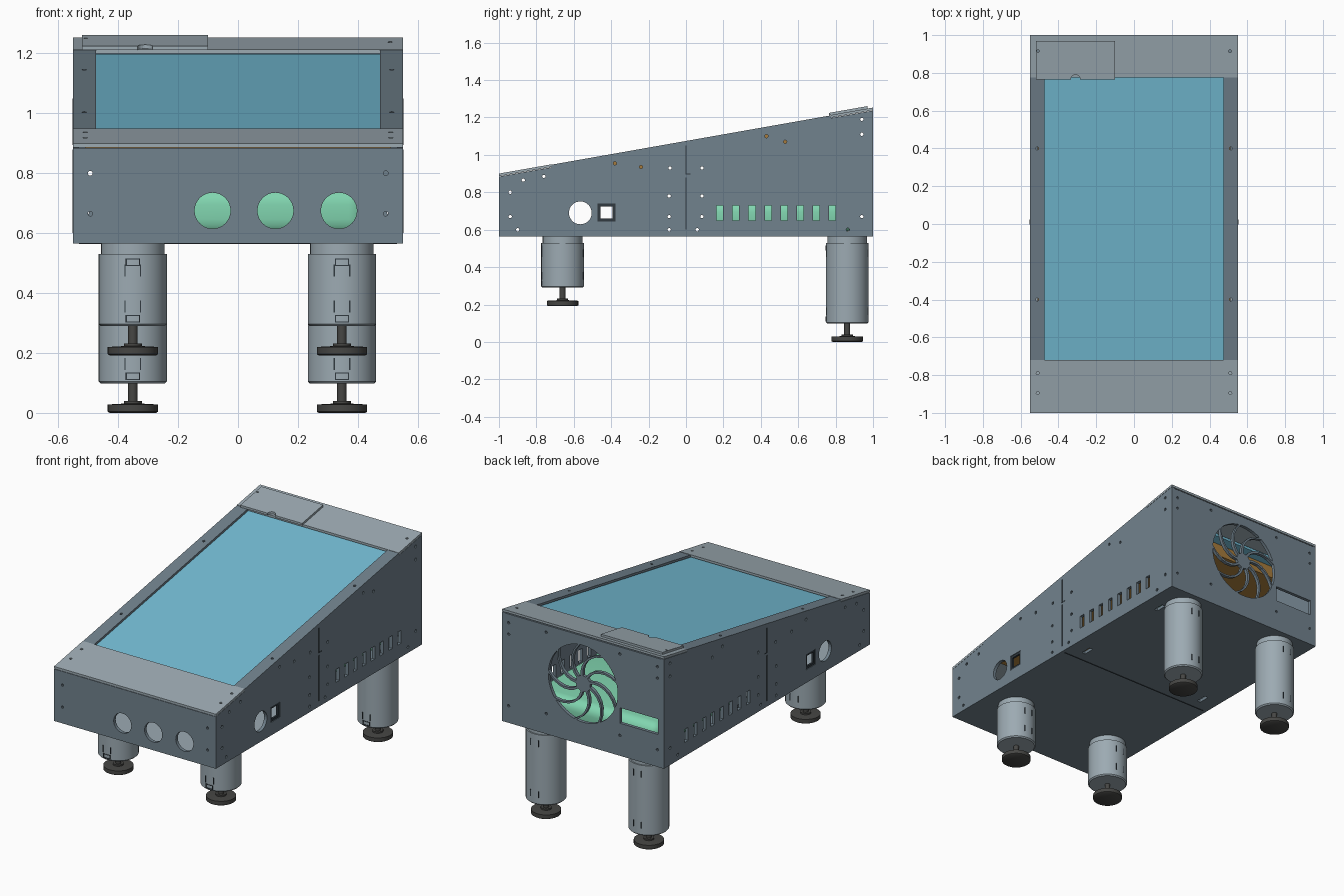
import bpy, bmesh, math
from mathutils import Matrix, Vector

if "Cube" in bpy.data.objects:
    bpy.data.objects.remove(bpy.data.objects["Cube"])


def material(name, r, g, b):
    m = bpy.data.materials.new(name)
    m.diffuse_color = [(c / 255) ** 2.2 for c in (r, g, b)] + [1]
    m.use_nodes = True
    m.node_tree.nodes["Principled BSDF"].inputs["Base Color"].default_value = m.diffuse_color
    return m


BODY = material("slate_grey", 113, 129, 140)
LIGHT = material("light_grey", 155, 169, 177)
GLASS = material("screen_blue", 116, 188, 213)
DARK = material("rubber_dark", 72, 72, 70)
GREEN = material("inner_green", 128, 212, 174)
BROWN = material("inner_brown", 165, 122, 62)
SEAM = material("seam_dark", 52, 60, 66)

SLOPE = 0.1765
BASE, WALL = 0.565, 0.02


def top_z(y, drop=0.0):
    return 0.9 + SLOPE * (y + 1) - drop


def add(name, mesh, mat, smooth=False):
    ob = bpy.data.objects.new(name, mesh)
    bpy.context.collection.objects.link(ob)
    mesh.materials.clear()
    mesh.materials.append(mat)
    if smooth:
        bpy.ops.object.select_all(action='DESELECT')
        ob.select_set(True)
        bpy.context.view_layer.objects.active = ob
        bpy.ops.object.shade_smooth_by_angle(angle=math.radians(35))
    return ob


def rect(x0, x1, y0, y1):
    return [(x0, y0), (x1, y0), (x1, y1), (x0, y1)]


def circle(x, y, r, n=14):
    return [(x + r * math.cos(i * math.tau / n), y + r * math.sin(i * math.tau / n)) for i in range(n)]


def panel(name, outline, holes, thick, matrix, mat):
    """Flat plate with cut-outs; local z runs from 0 to thick, then matrix places it."""
    cu = bpy.data.curves.new(name, 'CURVE')
    cu.dimensions = '2D'
    cu.fill_mode = 'BOTH'
    cu.extrude = thick / 2
    for loop in [outline] + holes:
        s = cu.splines.new('POLY')
        s.points.add(len(loop) - 1)
        for p, (x, y) in zip(s.points, loop):
            p.co = (x, y, 0, 1)
        s.use_cyclic_u = True
    tmp = bpy.data.objects.new("tmp", cu)
    bpy.context.collection.objects.link(tmp)
    bpy.context.view_layer.update()
    me = bpy.data.meshes.new_from_object(tmp.evaluated_get(bpy.context.evaluated_depsgraph_get()))
    bpy.data.objects.remove(tmp)
    me.transform(matrix @ Matrix.Translation((0, 0, thick / 2)))
    bm = bmesh.new()
    bm.from_mesh(me)
    bmesh.ops.remove_doubles(bm, verts=bm.verts, dist=1e-5)
    bmesh.ops.recalc_face_normals(bm, faces=bm.faces)
    for f in bm.faces:
        f.smooth = False
    bm.to_mesh(me)
    bm.free()
    me.name = name
    return add(name, me, mat)


def box(name, lo, hi, mat, bevel=0.0):
    bm = bmesh.new()
    bmesh.ops.create_cube(bm, size=1)
    for v in bm.verts:
        v.co = Vector([l + (h - l) * (c + 0.5) for l, h, c in zip(lo, hi, v.co)])
    if bevel:
        bmesh.ops.bevel(bm, geom=bm.edges[:], offset=bevel, segments=5, profile=0.5, affect='EDGES')
    me = bpy.data.meshes.new(name)
    bm.to_mesh(me)
    bm.free()
    return add(name, me, mat, bevel > 0)


def lathe(name, profile, loc, mat):
    bm = bmesh.new()
    vs = [bm.verts.new((r, 0, z)) for r, z in profile]
    es = [bm.edges.new(p) for p in zip(vs, vs[1:])]
    bmesh.ops.spin(bm, geom=vs + es, axis=(0, 0, 1), cent=(0, 0, 0), angle=math.tau, steps=40)
    bmesh.ops.remove_doubles(bm, verts=bm.verts, dist=1e-5)
    bmesh.ops.recalc_face_normals(bm, faces=bm.faces)
    bmesh.ops.translate(bm, verts=bm.verts, vec=loc)
    me = bpy.data.meshes.new(name)
    bm.to_mesh(me)
    bm.free()
    return add(name, me, mat, True)


# placements: local (x, y, z) to world axes
def along_x(x):
    return Matrix(((0, 0, 1, x), (1, 0, 0, 0), (0, 1, 0, 0), (0, 0, 0, 1)))


def along_y(y):
    return Matrix(((1, 0, 0, 0), (0, 0, 1, y), (0, 1, 0, 0), (0, 0, 0, 1)))


def sloped(offset):
    return Matrix(((1, 0, 0, 0), (0, 1, 0, 0), (0, SLOPE, 1, top_z(0) + offset), (0, 0, 0, 1)))


# side walls: screw holes, round port, square port, row of vents
screws = [(-.94, .8), (-.94, .67), (-.9, .6), (-.87, .865), (-.76, .885), (-.09, .78), (-.09, .67),
          (-.09, .6), (.085, .78), (.085, .67), (.06, .6), (.94, 1.19), (.94, 1.11), (.94, .67),
          (.865, .6), (-.38, .955), (-.24, .935), (-.085, .93), (.085, .93), (.43, 1.1), (.53, 1.07)]
side_holes = [circle(y, z, .009, 10) for y, z in screws]
side_holes += [circle(-.565, .69, .061, 32), rect(-.472, -.378, .645, .74)]
side_holes += [rect(.164 + i * .0857, .199 + i * .0857, .65, .73) for i in range(8)]
side = [(-1, BASE), (1, BASE), (1, top_z(1, .016)), (-1, top_z(-1, .016))]
for tag, x, out in (("right", .55 - WALL, .55), ("left", -.55, -.552)):
    panel(tag + "_wall", side, side_holes, WALL, along_x(x), BODY)
    panel(tag + "_socket_frame", rect(-.472, -.378, .645, .74), [rect(-.457, -.393, .66, .725)],
          WALL - .008, along_x(x + .004), SEAM)
    box(tag + "_seam", (out, -.003, .6), (out + .002, .003, .88), SEAM)
    box(tag + "_seam_upper", (out, -.003, .9), (out + .002, .003, 1.05), SEAM)
    box(tag + "_seam_step", (out, -.003, .895), (out + .002, .025, .9), SEAM)

# front wall with three round button holes
inner = .55 - WALL
front_holes = [circle(x, .675, .06, 32) for x in (-.085, .125, .337)]
front_holes += [circle(s * .493, z, .008, 10) for s in (-1, 1) for z in (.665, .8)]
panel("front_wall", rect(-inner, inner, BASE, top_z(-1, .016)), front_holes, WALL, along_y(-1), BODY)


# rear wall: swirled fan grille and a connector opening
def fan_gap(i, n=9, r0=.05, r1=.236, cz=.94):
    def pt(r, a):
        a += i * math.tau / n + 0.75 * ((r - r0) / (r1 - r0)) ** 1.3
        return r * math.cos(a), cz + r * math.sin(a)
    radii = [r0 + (r1 - r0) * k / 6 for k in range(7)]
    first = [pt(r, .0075 / r) for r in radii]
    last = [pt(r, math.tau / n - .0075 / r) for r in reversed(radii)]
    arc = [pt(r1, .03 + (math.tau / n - .06) * k / 6) for k in range(1, 6)]
    return first + arc + last


rear_holes = [fan_gap(i) for i in range(9)] + [rect(-.51, -.25, .765, .86)]
rear_holes += [circle(s * .505, z, .008, 10) for s in (-1, 1) for z in (.67, 1.11, 1.18)]
rear_holes += [circle(s * .25, .94 + t * .25, .008, 10) for s in (-1, 1) for t in (-1, 1)]
panel("rear_wall", rect(-inner, inner, BASE, top_z(1, .02)), rear_holes, WALL, along_y(1 - WALL), BODY)

# floor with slots and seam
slots = [rect(s * .44 - .012, s * .44 + .012, y - .035, y + .035) for s in (-1, 1) for y in (.1, .76)]
panel("floor", rect(-inner, inner, -1 + WALL, 1 - WALL), slots, WALL, Matrix.Translation((0, 0, BASE)), BODY)
box("floor_seam", (-.53, -.003, BASE - .002), (.53, .003, BASE), SEAM)
box("front_floor_liner", (-.52, -.97, .585), (.52, 0, .59), LIGHT)

# sloped lid: front and rear plates, side rails
dot = lambda x, y: circle(x, y, .008, 10)
panel("front_lid", rect(-.55, .55, -1, -.72), [dot(s * .51, y) for s in (-1, 1) for y in (-.79, -.895)],
      .014, sloped(-.014), LIGHT)
panel("rear_lid", rect(-.55, .55, .775, 1), [dot(s * .508, .915) for s in (-1, 1)], .014, sloped(-.014), LIGHT)
for tag, s in (("right", 1), ("left", -1)):
    panel(tag + "_rail", rect(min(s * .474, s * .55), max(s * .474, s * .55), -.72, .775),
          [dot(s * .513, y) for y in (-.4, .4)], .014, sloped(-.016), BODY)

# raised cover plate with finger notch
notch = [(-.31 + .025 * math.cos(a), .765 + .025 * math.sin(a)) for a in
         [math.pi * (1 - k / 10) for k in range(11)]]
panel("cover_plate", [(-.52, .765)] + notch + [(-.1, .765), (-.1, .97), (-.52, .97)],
      [circle(-.508, .915, .007, 10)], .013, sloped(0), LIGHT)

# screen and inner parts
panel("screen", rect(-.5, .5, -.75, .8), [], .015, sloped(-.035), GLASS)
panel("screen_backing", rect(-.51, .51, -.7, .75), [], .075, sloped(-.115), BROWN)
box("inner_unit", (-.43, .12, .586), (.43, .9, .755), GREEN, .06)

# legs with adjustable feet
for row, y, bottom in (("front", -.66, .29), ("rear", .862, .098)):
    for tag, x in (("left", -.351), ("right", .347)):
        name = f"{row}_{tag}_"
        lathe(name + "leg", [(0, bottom), (.107, bottom), (.114, bottom + .007), (.114, .53),
                             (.106, .53), (.106, BASE), (0, BASE)], (x, y, 0), LIGHT)
        f = bottom - .098
        lathe(name + "foot", [(0, f), (.078, f), (.084, f + .004), (.084, f + .028), (.03, f + .031),
                              (.03, f + .04), (.016, f + .04), (.016, bottom + .01), (0, bottom + .01)],
              (x, y, 0), DARK)
        # nut windows and clip slits
        for side_name, s in (("front", -1), ("back", 1)):
            yy = y + s * .1115
            for k, dx in enumerate((-.026, .026)):
                for m, z in enumerate((bottom + .045, .455)):
                    box(f"{name}{side_name}_slit_{k}{m}", (x + dx - .002, yy - .003, z),
                        (x + dx + .002, yy + .003, z + .04), SEAM)
        for k, z in enumerate((bottom + .011, .49)):
            panel(f"{name}window_{k}", rect(x - .024, x + .024, z, z + .026),
                  [rect(x - .02, x + .02, z + .004, z + .022)], .005, along_y(y - .116), SEAM)
